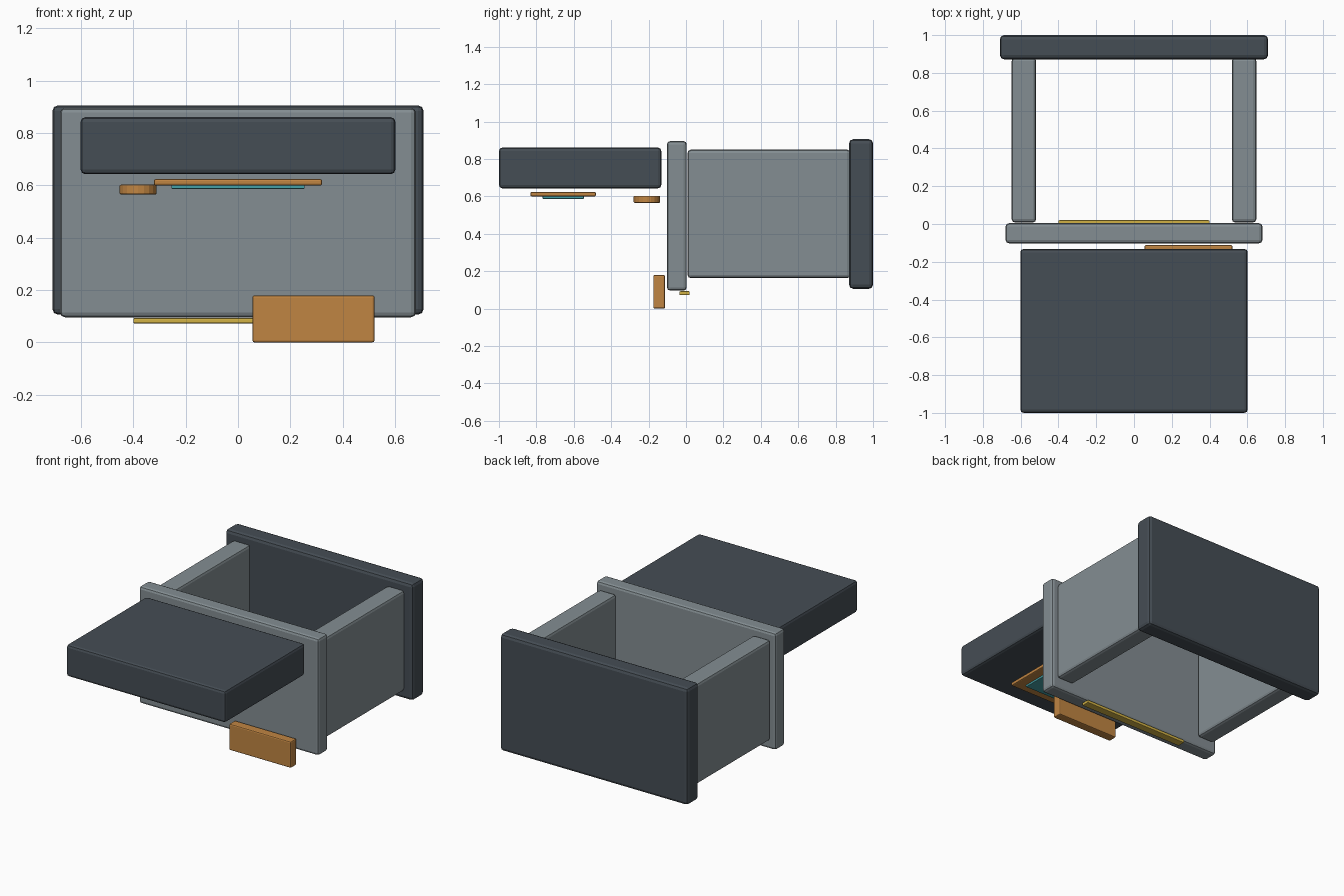
import bpy

if "Cube" in bpy.data.objects:
    bpy.data.objects.remove(bpy.data.objects["Cube"])


def material(name, rgb):
    m = bpy.data.materials.new(name)
    m.diffuse_color = (*rgb, 1)
    m.use_nodes = True
    m.node_tree.nodes["Principled BSDF"].inputs["Base Color"].default_value = m.diffuse_color
    return m


DARK = material("dark_slate", (0.06, 0.075, 0.09))
GREY = material("blue_grey", (0.23, 0.27, 0.29))
ORANGE = material("orange", (0.53, 0.235, 0.055))
TEAL = material("teal", (0.06, 0.35, 0.38))
YELLOW = material("yellow", (0.65, 0.45, 0.06))


def finish(ob, name, mat, bevel):
    ob.name = name
    ob.data.materials.append(mat)
    if bevel:
        mod = ob.modifiers.new("bevel", 'BEVEL')
        mod.width = bevel
        mod.segments = 2
        mod.limit_method = 'ANGLE'
        mod.angle_limit = 0.7
    return ob


def box(name, xs, ys, zs, mat, bevel=0.0):
    """Bevelled box from its min/max extents."""
    ext = (xs, ys, zs)
    bpy.ops.mesh.primitive_cube_add(size=1, location=[(a + b) / 2 for a, b in ext])
    ob = bpy.context.object
    ob.scale = [b - a for a, b in ext]
    bpy.ops.object.transform_apply(location=False, rotation=False, scale=True)
    return finish(ob, name, mat, bevel)


# Open frame: back panel, front panel and two side walls
box("back_panel", (-0.71, 0.71), (0.872, 1.0), (0.106, 0.906), DARK, 0.022)
box("front_panel", (-0.68, 0.68), (-0.102, 0.004), (0.096, 0.896), GREY, 0.018)
for side, s in (("left", -1), ("right", 1)):
    box(side + "_wall", tuple(sorted((s * 0.518, s * 0.648))), (0.008, 0.88),
        (0.163, 0.85), GREY, 0.018)

# Slab standing out in front
box("slab", (-0.602, 0.602), (-1.0, -0.132), (0.643, 0.861), DARK, 0.018)

# Screen and round knob under the slab
box("screen_frame", (-0.322, 0.322), (-0.832, -0.482), (0.6, 0.624), ORANGE, 0.007)
box("screen", (-0.255, 0.255), (-0.766, -0.546), (0.587, 0.603), TEAL, 0.003)
bpy.ops.mesh.primitive_cylinder_add(vertices=20, radius=0.071, depth=0.038,
                                    location=(-0.382, -0.209, 0.584))
finish(bpy.context.object, "knob", ORANGE, 0.006)

# Low front plate and light strip under the front panel
box("front_plate", (0.055, 0.522), (-0.175, -0.112), (0.0, 0.18), ORANGE, 0.008)
box("light_strip", (-0.4, 0.4), (-0.035, 0.02), (0.072, 0.093), YELLOW, 0.005)
